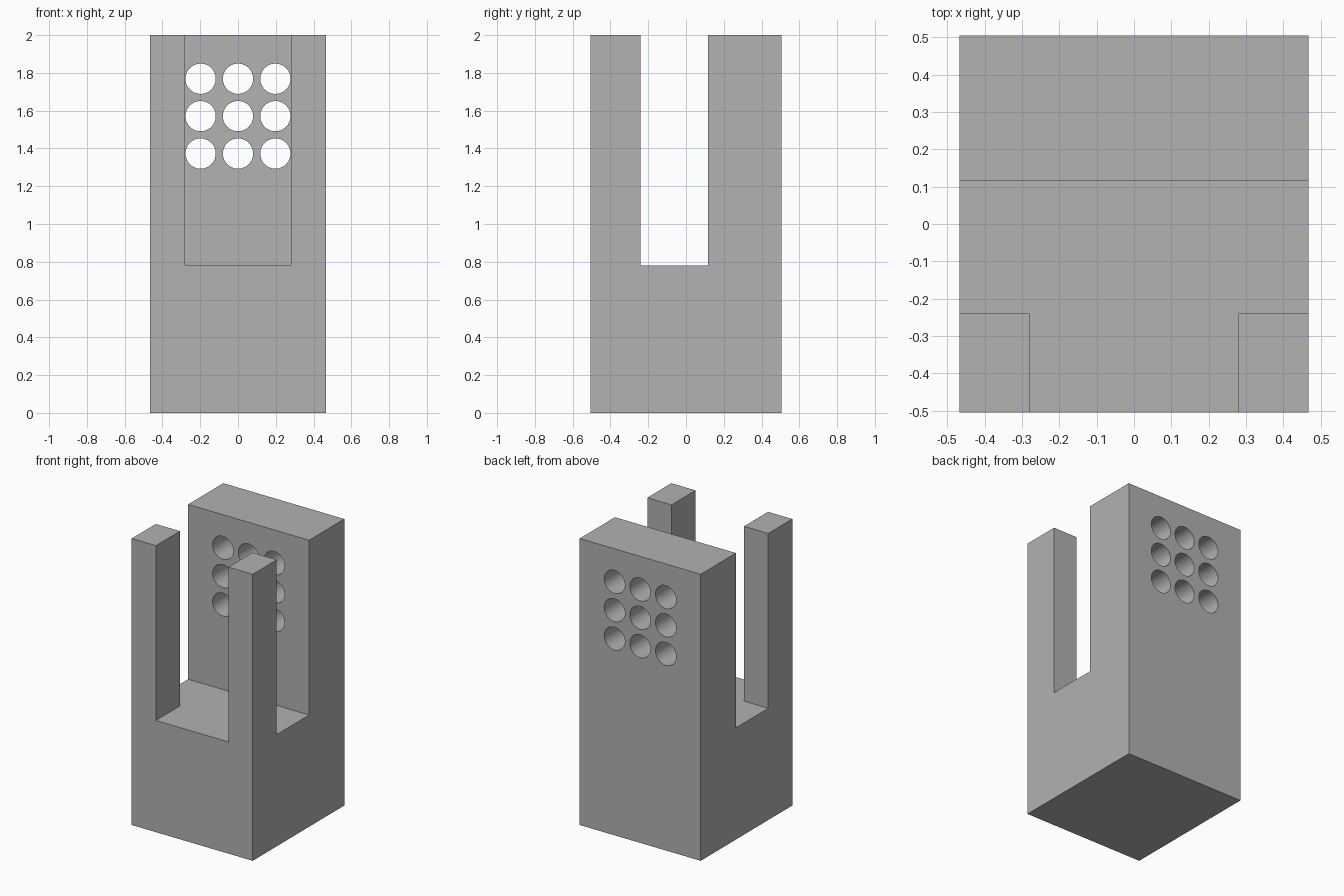
import bpy
import bmesh
import math
from mathutils import Matrix, Vector

default = bpy.data.objects.get("Cube")
if default:
    bpy.data.objects.remove(default, do_unlink=True)

HALF_W, HALF_D, HEIGHT = 0.467, 0.505, 2.0
FLOOR = 0.78                  # bottom of the open slot
POST_BACK, WALL_FRONT = -0.24, 0.117
POST_INNER = 0.28
HOLE_R, HOLE_STEP, HOLE_Z = 0.08, 0.198, 1.571

grey = bpy.data.materials.new("plain grey")
grey.use_nodes = True
colour = (0.445, 0.445, 0.445, 1.0)
grey.diffuse_color = colour
grey.node_tree.nodes["Principled BSDF"].inputs["Base Color"].default_value = colour


def make_object(name, bm):
    bmesh.ops.recalc_face_normals(bm, faces=bm.faces)
    mesh = bpy.data.meshes.new(name)
    bm.to_mesh(mesh)
    bm.free()
    mesh.materials.append(grey)
    obj = bpy.data.objects.new(name, mesh)
    bpy.context.collection.objects.link(obj)
    return obj


def box(bm, low, high):
    low, high = Vector(low), Vector(high)
    place = Matrix.Translation((low + high) / 2) @ Matrix.Diagonal((*(high - low), 1))
    bmesh.ops.create_cube(bm, size=1, matrix=place)


def cut(target, cutter):
    cutter.hide_render = True
    mod = target.modifiers.new("cut", "BOOLEAN")
    mod.operation, mod.solver, mod.object = "DIFFERENCE", "EXACT", cutter
    bpy.context.view_layer.objects.active = target
    bpy.ops.object.modifier_apply(modifier=mod.name)
    bpy.data.objects.remove(cutter, do_unlink=True)


# Block with a U-shaped side profile, extruded across the width
profile = [(-HALF_D, 0), (HALF_D, 0), (HALF_D, HEIGHT), (WALL_FRONT, HEIGHT),
           (WALL_FRONT, FLOOR), (POST_BACK, FLOOR), (POST_BACK, HEIGHT), (-HALF_D, HEIGHT)]
bm = bmesh.new()
side = bm.faces.new([bm.verts.new((-HALF_W, y, z)) for y, z in profile])
swept = bmesh.ops.extrude_face_region(bm, geom=[side])["geom"]
bmesh.ops.translate(bm, vec=(2 * HALF_W, 0, 0),
                    verts=[v for v in swept if isinstance(v, bmesh.types.BMVert)])
body = make_object("slotted_block", bm)

# Front opening that leaves two corner posts
bm = bmesh.new()
box(bm, (-POST_INNER, -1, FLOOR), (POST_INNER, (POST_BACK + WALL_FRONT) / 2, HEIGHT + 0.5))
cut(body, make_object("front_opening_cutter", bm))

# Three by three grid of round holes through the back wall
bm = bmesh.new()
turn = Matrix.Rotation(math.pi / 2, 4, "X")
for col in (-1, 0, 1):
    for row in (-1, 0, 1):
        centre = (col * HOLE_STEP, (WALL_FRONT + HALF_D) / 2, HOLE_Z + row * HOLE_STEP)
        bmesh.ops.create_cone(bm, cap_ends=True, segments=64, radius1=HOLE_R, radius2=HOLE_R,
                              depth=0.5, matrix=Matrix.Translation(centre) @ turn)
cut(body, make_object("hole_cutter", bm))

# Smooth hole walls, sharp block edges
bpy.ops.object.select_all(action="DESELECT")
body.select_set(True)
bpy.context.view_layer.objects.active = body
bpy.ops.object.shade_smooth_by_angle(angle=math.radians(30))
